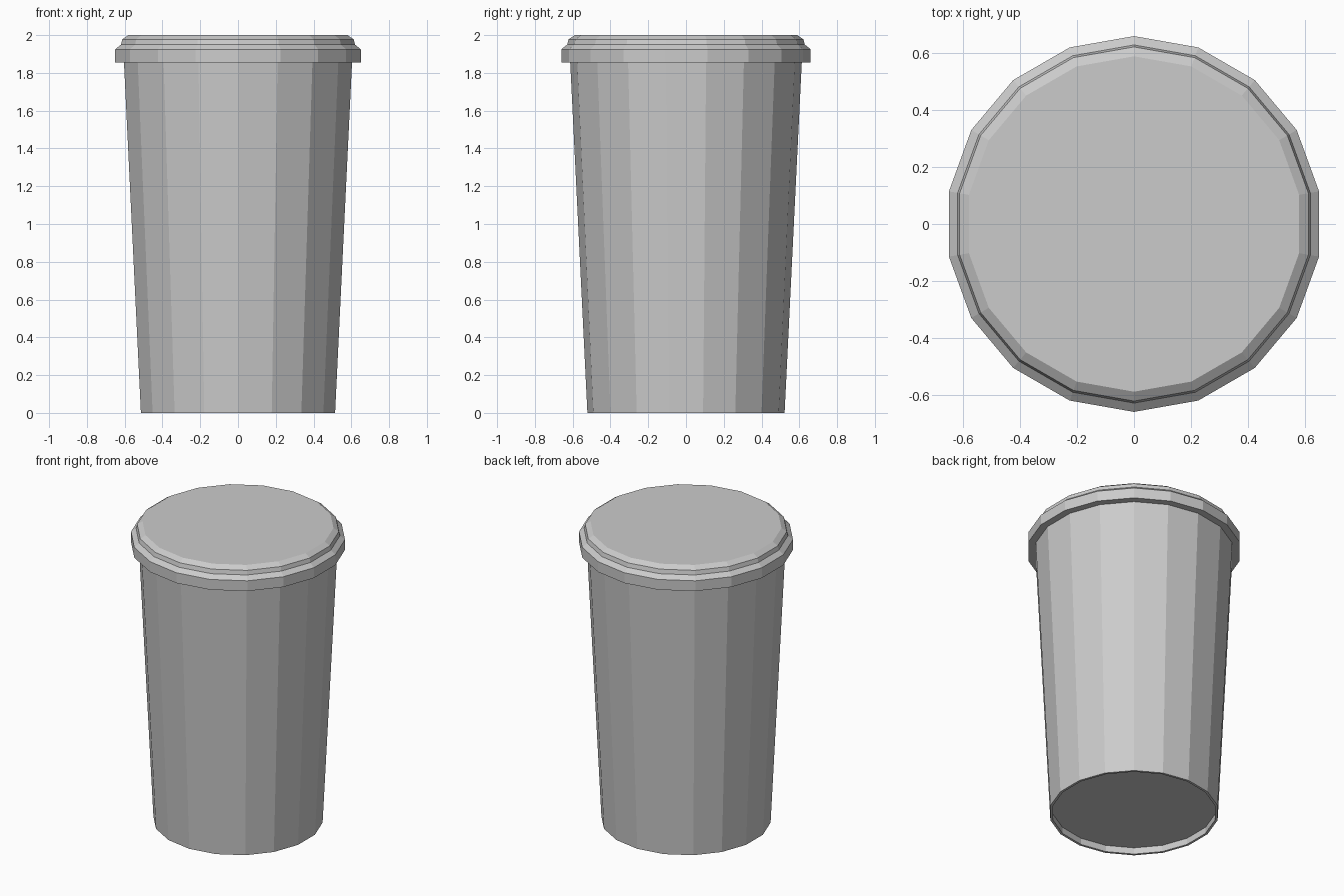
import bpy
import bmesh
from math import sin, cos, pi

if "Cube" in bpy.data.objects:
    bpy.data.objects.remove(bpy.data.objects["Cube"])

SIDES = 18


def lathe(name, profile, cap_start=False, cap_end=False):
    """Revolve (radius, height) points into a flat-faced object with a vertex on the y axis."""
    bm = bmesh.new()
    rings = []
    for r, z in profile:
        rings.append([bm.verts.new((r * cos(pi / 2 + 2 * pi * i / SIDES),
                                    r * sin(pi / 2 + 2 * pi * i / SIDES), z))
                      for i in range(SIDES)])
    for a, b in zip(rings, rings[1:]):
        for i in range(SIDES):
            j = (i + 1) % SIDES
            bm.faces.new((a[i], a[j], b[j], b[i]))
    if cap_start:
        bm.faces.new(rings[0][::-1])
    if cap_end:
        bm.faces.new(rings[-1])
    mesh = bpy.data.meshes.new(name)
    bm.to_mesh(mesh)
    bm.free()
    obj = bpy.data.objects.new(name, mesh)
    bpy.context.collection.objects.link(obj)
    return obj


# Tapered cup: recessed base, thin foot rim, outer wall running up under the lid
lathe("cup_body", [(0.508, 0.045), (0.506, 0.0), (0.522, 0.0), (0.613, 1.855)],
      cap_start=True)

# Stepped lid: overhanging lip, shoulder, short collar and bevelled flat top
lathe("lid", [(0.610, 1.855), (0.66, 1.855), (0.66, 1.925), (0.629, 1.95),
              (0.622, 1.978), (0.589, 2.0)], cap_end=True)
